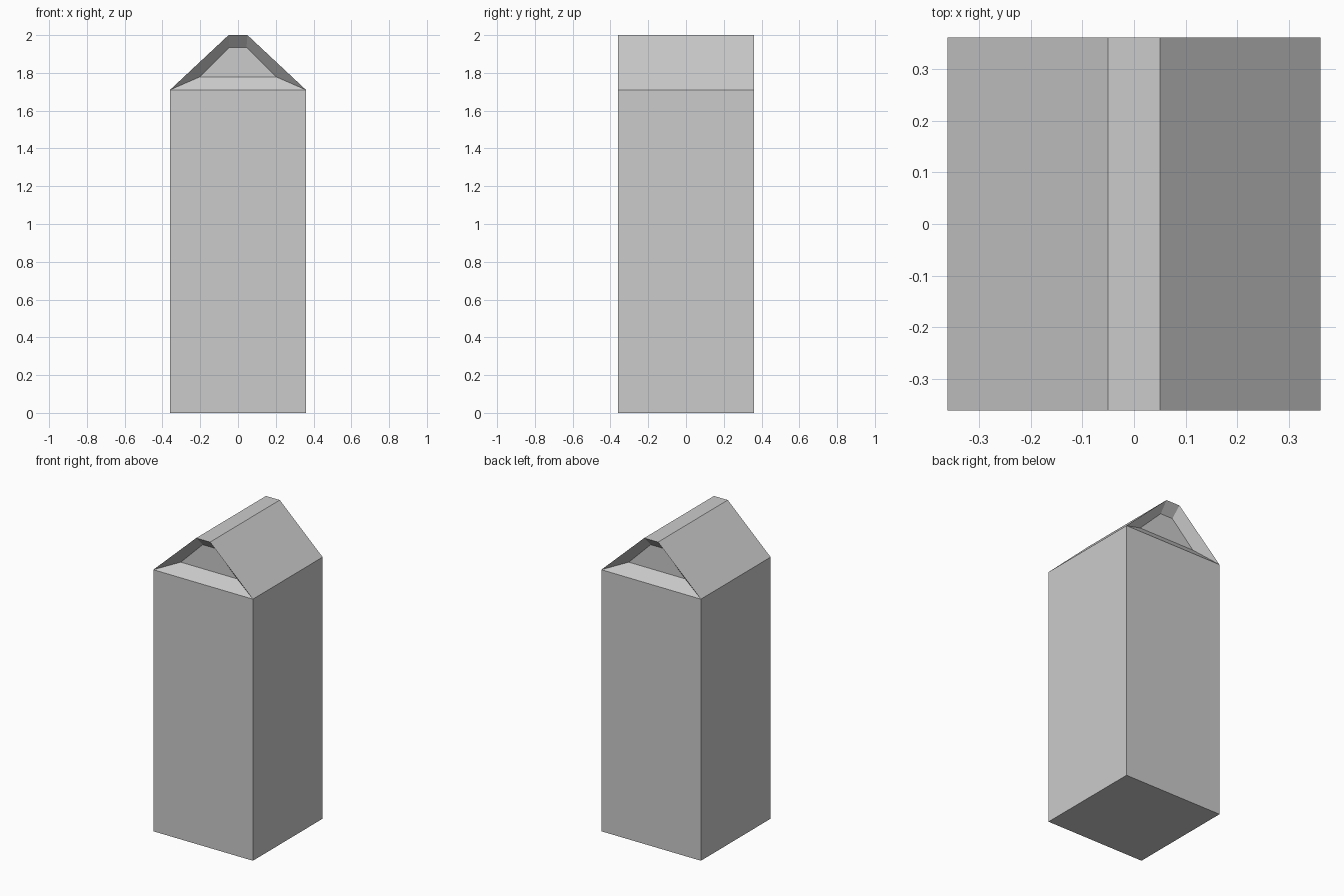
import bpy, bmesh
from mathutils import Matrix

if "Cube" in bpy.data.objects:
    bpy.data.objects.remove(bpy.data.objects["Cube"])

HALF, BODY_H, TOP, RIDGE = 0.36, 1.71, 2.0, 0.05

bm = bmesh.new()

# Square carton body standing on the ground
bmesh.ops.create_cube(bm, size=1, matrix=Matrix.Translation((0, 0, BODY_H / 2))
                      @ Matrix.Diagonal((2 * HALF, 2 * HALF, BODY_H, 1)))

# Roof: raise the lid and narrow it to a flat ridge
bm.normal_update()
lid = max(bm.faces, key=lambda f: f.calc_center_median().z)
new = bmesh.ops.extrude_discrete_faces(bm, faces=[lid])["faces"][0]
for v in new.verts:
    v.co.z = TOP
    v.co.x *= RIDGE / HALF

# Folded-in gable ends: inset, then push the inner panel inwards
bm.normal_update()
gables = [f for f in bm.faces
          if abs(f.normal.y) > 0.9 and f.calc_center_median().z > BODY_H]
bmesh.ops.inset_individual(bm, faces=gables, thickness=0.02, use_even_offset=True)
for f in gables:
    for v in f.verts:
        sx = 1 if v.co.x > 0 else -1
        sy = 1 if v.co.y > 0 else -1
        low = v.co.z < (BODY_H + TOP) / 2
        v.co = (sx * (0.204 if low else 0.045), sy * (HALF - 0.06),
                1.778 if low else 1.935)

bmesh.ops.recalc_face_normals(bm, faces=bm.faces)
mesh = bpy.data.meshes.new("carton")
bm.to_mesh(mesh)
bm.free()
bpy.context.collection.objects.link(bpy.data.objects.new("carton", mesh))
